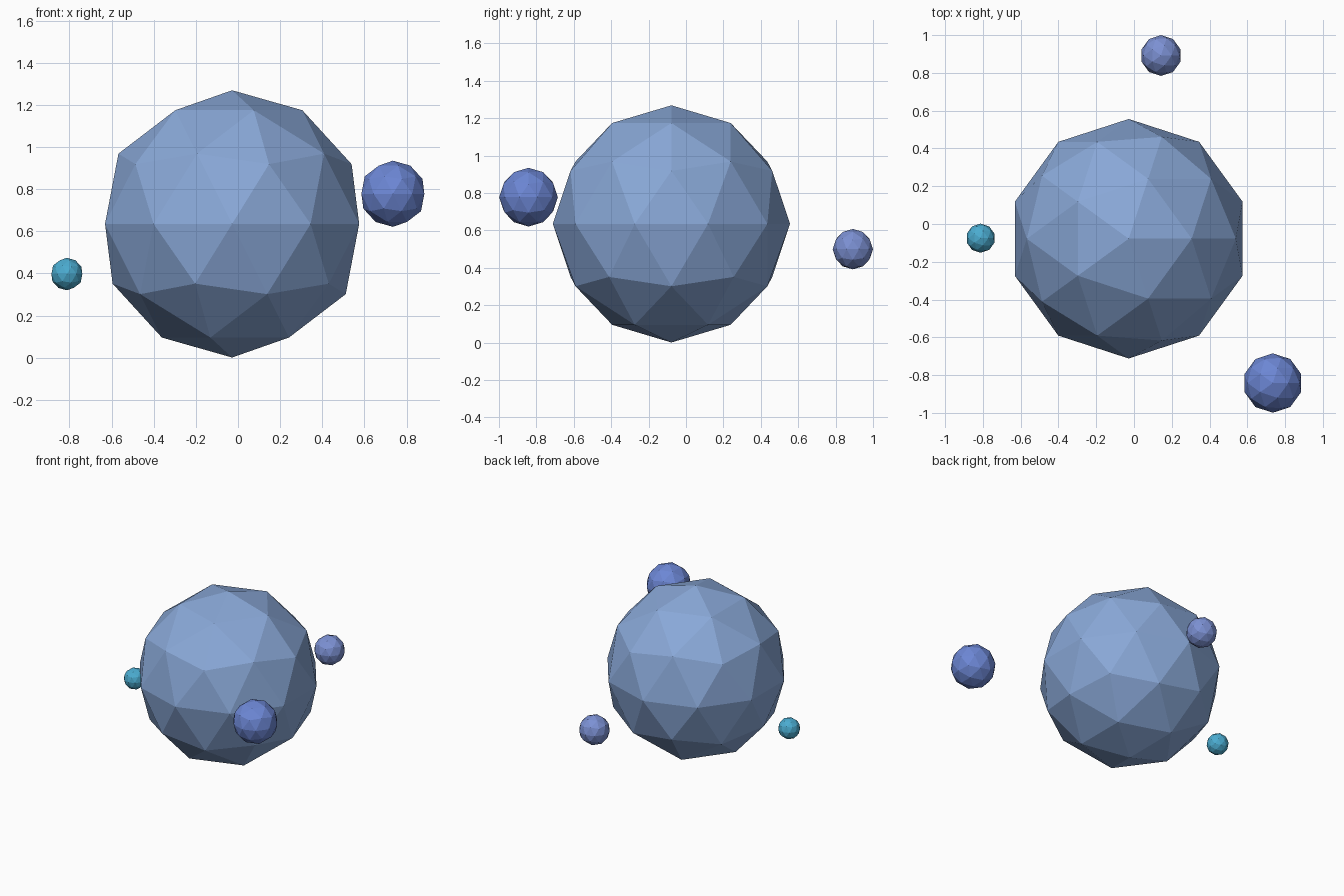
import bpy

if "Cube" in bpy.data.objects:
    bpy.data.objects.remove(bpy.data.objects["Cube"])


def rock(name, radius, center, color):
    """Flat-faced 80-sided ball with its own colour."""
    bpy.ops.mesh.primitive_ico_sphere_add(subdivisions=2, radius=radius, location=center)
    ob = bpy.context.object
    ob.name = name
    bpy.ops.object.shade_flat()
    mat = bpy.data.materials.new(name + "_color")
    mat.diffuse_color = (*color, 1)
    mat.use_nodes = True
    mat.node_tree.nodes["Principled BSDF"].inputs["Base Color"].default_value = mat.diffuse_color
    ob.data.materials.append(mat)
    return ob


# Central body, resting on z = 0
rock("planet", 0.634, (-0.028, -0.078, 0.635), (0.25, 0.39, 0.68))

# Three small bodies around it
rock("large_moon", 0.157, (0.735, -0.842, 0.778), (0.15, 0.24, 0.66))
rock("medium_moon", 0.108, (0.143, 0.892, 0.50), (0.20, 0.28, 0.65))
rock("small_moon", 0.077, (-0.812, -0.075, 0.397), (0.07, 0.41, 0.63))
